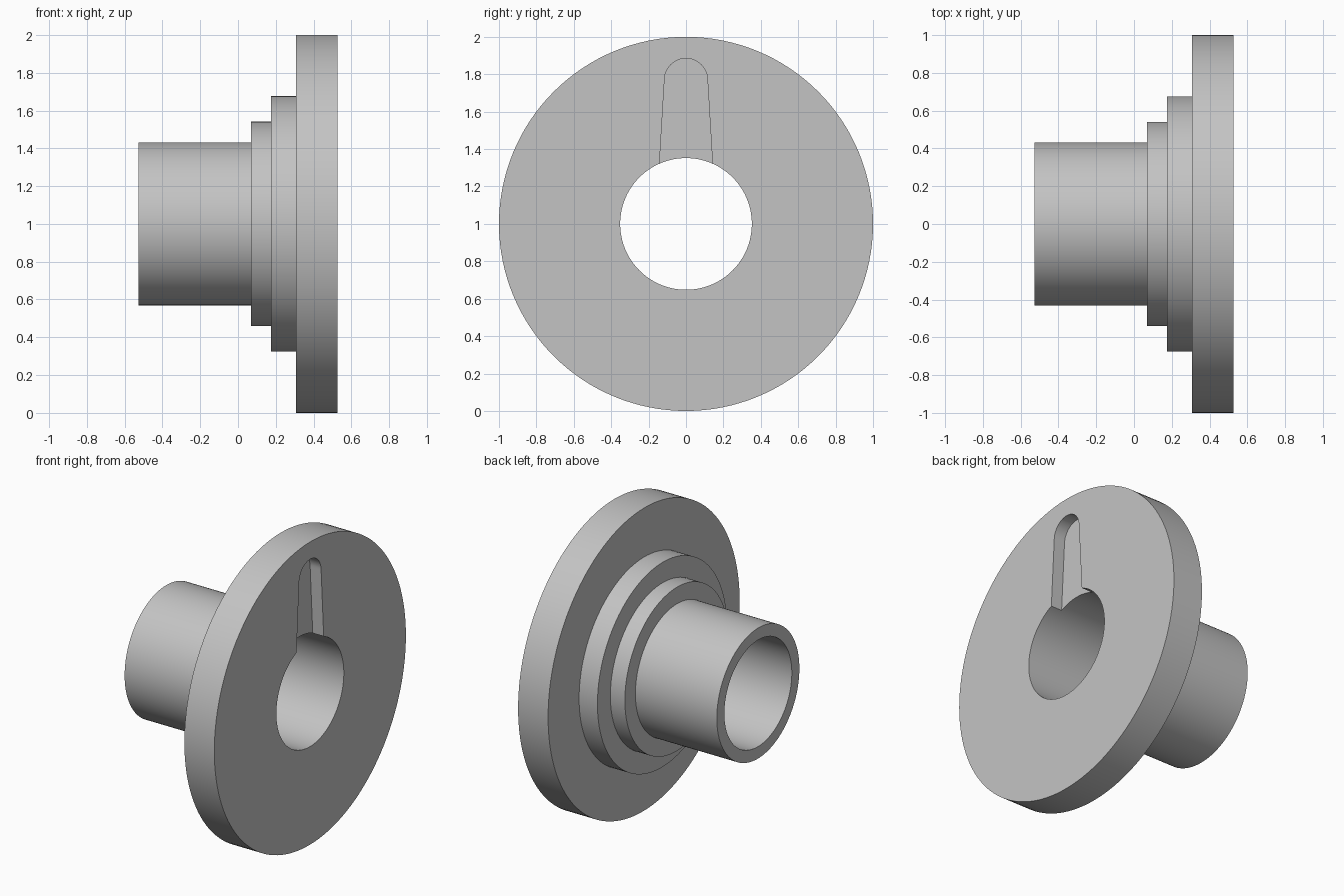
import bpy, bmesh, math
from mathutils import Matrix

cube = bpy.data.objects.get("Cube")
if cube:
    bpy.data.objects.remove(cube, do_unlink=True)

SEGMENTS = 128
HALF_LENGTH = 0.527
SLOT_DEPTH = 0.08

grey = bpy.data.materials.new("plain grey")
grey.use_nodes = True
colour = (0.55, 0.55, 0.55, 1)
grey.diffuse_color = colour
grey.node_tree.nodes["Principled BSDF"].inputs["Base Color"].default_value = colour


def make_object(name, bm):
    bmesh.ops.recalc_face_normals(bm, faces=bm.faces)
    mesh = bpy.data.meshes.new(name)
    bm.to_mesh(mesh)
    bm.free()
    mesh.materials.append(grey)
    obj = bpy.data.objects.new(name, mesh)
    bpy.context.collection.objects.link(obj)
    return obj


def lathe(name, profile):
    """Turn a closed (x, radius) profile about the x axis at z = 1."""
    bm = bmesh.new()
    rings = []
    for i in range(SEGMENTS):
        a = 2 * math.pi * i / SEGMENTS
        rings.append([bm.verts.new((x, r * math.sin(a), 1 + r * math.cos(a)))
                      for x, r in profile])
    n = len(profile)
    for i in range(SEGMENTS):
        a, b = rings[i], rings[(i + 1) % SEGMENTS]
        for j in range(n):
            k = (j + 1) % n
            bm.faces.new((a[j], a[k], b[k], b[j]))
    return make_object(name, bm)


def slot_cutter(name, turn):
    """Tapered, round-ended prism reaching outwards from the bore."""
    outline = [(-0.146, 0.25), (0.146, 0.25)]
    steps = 24
    for i in range(steps + 1):
        a = math.pi * i / steps
        outline.append((0.115 * math.cos(a), 0.77 + 0.115 * math.sin(a)))
    bm = bmesh.new()
    base = bm.faces.new([bm.verts.new((HALF_LENGTH - SLOT_DEPTH, y, z))
                         for y, z in outline])
    out = bmesh.ops.extrude_face_region(bm, geom=[base])
    top = [v for v in out["geom"] if isinstance(v, bmesh.types.BMVert)]
    bmesh.ops.translate(bm, verts=top, vec=(0.2, 0, 0))
    bm.transform(Matrix.Translation((0, 0, 1)) @ Matrix.Rotation(turn, 4, "X"))
    cutter = make_object(name, bm)
    cutter.hide_render = True
    return cutter


# Stepped hub, flange and through bore in one turned body
flange = lathe("flanged_hub", [
    (-HALF_LENGTH, 0.352), (-HALF_LENGTH, 0.431),
    (0.068, 0.431), (0.068, 0.541),
    (0.174, 0.541), (0.174, 0.676),
    (0.308, 0.676), (0.308, 1.0),
    (HALF_LENGTH, 1.0), (HALF_LENGTH, 0.352),
])

# Two opposite key slots sunk into the flange face
for name, turn in (("upper_slot_cutter", 0), ("lower_slot_cutter", math.pi)):
    cutter = slot_cutter(name, turn)
    mod = flange.modifiers.new(name, "BOOLEAN")
    mod.operation = "DIFFERENCE"
    mod.solver = "EXACT"
    mod.object = cutter
    bpy.ops.object.select_all(action="DESELECT")
    flange.select_set(True)
    bpy.context.view_layer.objects.active = flange
    bpy.ops.object.modifier_apply(modifier=name)
    bpy.data.objects.remove(cutter, do_unlink=True)

bpy.ops.object.shade_smooth_by_angle(angle=math.radians(30))
